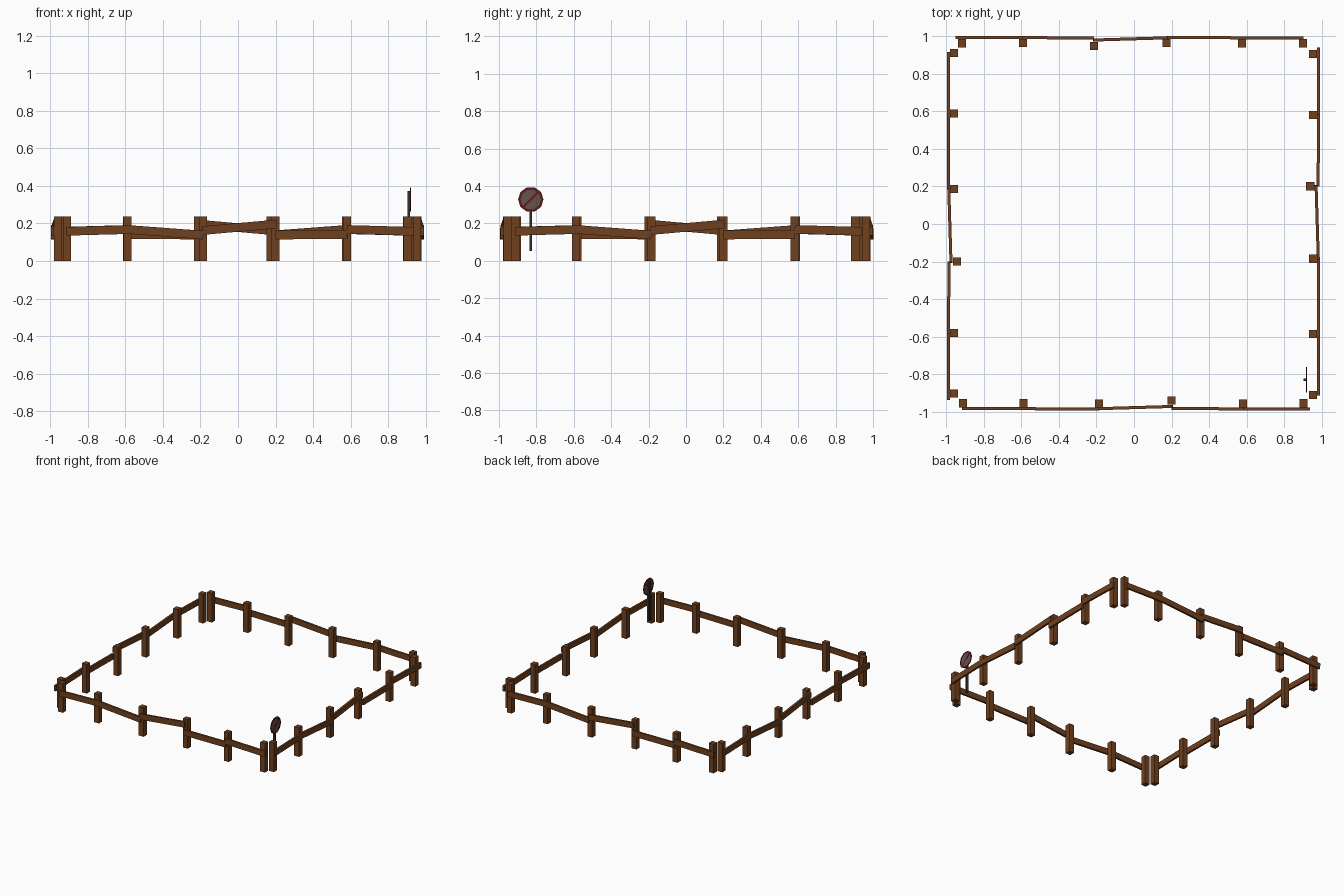
import bpy, bmesh
from math import pi, cos, sin, radians
from mathutils import Matrix, Vector

if "Cube" in bpy.data.objects:
    bpy.data.objects.remove(bpy.data.objects["Cube"])


def material(name, rgb):
    m = bpy.data.materials.new(name)
    m.diffuse_color = (*rgb, 1)
    m.use_nodes = True
    m.node_tree.nodes["Principled BSDF"].inputs["Base Color"].default_value = m.diffuse_color
    return m


WOOD = material("wood", (0.16, 0.052, 0.014))
METAL = material("dark_metal", (0.03, 0.03, 0.03))
RED = material("sign_red", (0.12, 0.01, 0.012))
FACE = material("sign_face", (0.13, 0.085, 0.075))


def finish(name, bm, mat):
    bmesh.ops.recalc_face_normals(bm, faces=bm.faces)
    me = bpy.data.meshes.new(name)
    bm.to_mesh(me)
    bm.free()
    me.materials.append(mat)
    ob = bpy.data.objects.new(name, me)
    bpy.context.collection.objects.link(ob)
    return ob


def box(name, matrix, mat):
    bm = bmesh.new()
    bmesh.ops.create_cube(bm, size=1, matrix=matrix)
    return finish(name, bm, mat)


def beam(name, a, b, thick, height, mat, up=Vector((0, 0, 1))):
    # box running from a to b
    a, b = Vector(a), Vector(b)
    x = (b - a).normalized()
    y = up.cross(x).normalized()
    z = x.cross(y)
    rot = Matrix((x, y, z)).transposed().to_4x4()
    size = Matrix.Diagonal(((b - a).length, thick, height, 1))
    return box(name, Matrix.Translation((a + b) / 2) @ rot @ size, mat)


# One fence side: posts (along, outward) and rails (along, outward, z) pairs
POSTS = [(-0.912, 0.955), (-0.588, 0.955), (-0.186, 0.957),
         (0.2, 0.941), (0.58, 0.957), (0.904, 0.955)]
RAILS = [((-0.915, 0.984, 0.158), (-0.586, 0.984, 0.167)),
         ((-0.588, 0.984, 0.168), (-0.186, 0.986, 0.138)),
         ((-0.190, 0.984, 0.162), (0.205, 0.972, 0.197)),
         ((0.200, 0.983, 0.138), (0.582, 0.985, 0.141)),
         ((0.580, 0.985, 0.168), (0.938, 0.985, 0.158))]
SIDES = [("front", 0, 0), ("right", 0.001, -0.002),
         ("back", 0.012, 0.008), ("left", 0, 0.003)]

for i, (side, du, dn) in enumerate(SIDES):
    turn = Matrix.Rotation(i * pi / 2, 4, 'Z')
    # Square posts
    for u, n in POSTS:
        size = Matrix.Diagonal((0.043, 0.043, 0.236, 1))
        box(side + "_post",
            turn @ Matrix.Translation((u + du, -n - dn, 0.118)) @ size, WOOD)
    # Slanting rails nailed to the outside
    for (u0, n0, z0), (u1, n1, z1) in RAILS:
        beam(side + "_rail", turn @ Vector((u0 + du, -n0 - dn, z0)),
             turn @ Vector((u1 + du, -n1 - dn, z1)), 0.016, 0.046, WOOD)

# Sign pole
SX, SY, SZ, R = 0.91, -0.83, 0.328, 0.068
box("sign_pole", Matrix.Translation((SX, SY, 0.2135))
    @ Matrix.Diagonal((0.015, 0.015, 0.321, 1)), METAL)


def ring_points(r, x):
    return [(x, SY + r * cos(k * pi / 5), SZ + r * sin(k * pi / 5))
            for k in range(10)]


# Ten-sided sign plate
bm = bmesh.new()
lo = [bm.verts.new(p) for p in ring_points(R - 0.006, SX + 0.008)]
hi = [bm.verts.new(p) for p in ring_points(R - 0.006, SX + 0.010)]
bm.faces.new(lo)
bm.faces.new(hi)
for k in range(10):
    j = (k + 1) % 10
    bm.faces.new((lo[k], lo[j], hi[j], hi[k]))
finish("sign_plate", bm, FACE)

# Red rim
bm = bmesh.new()
loops = [[bm.verts.new(p) for p in ring_points(r, SX + x)]
         for r, x in ((R, 0.007), (R, 0.011), (R - 0.014, 0.011), (R - 0.014, 0.007))]
for a in range(4):
    p, q = loops[a], loops[(a + 1) % 4]
    for k in range(10):
        j = (k + 1) % 10
        bm.faces.new((p[k], p[j], q[j], q[k]))
finish("sign_rim", bm, RED)

# Diagonal red bar
d = Vector((0, cos(radians(45)), sin(radians(45)))) * (R - 0.012)
c = Vector((SX + 0.009, SY, SZ))
beam("sign_bar", c - d, c + d, 0.012, 0.004, RED, up=Vector((1, 0, 0)))
